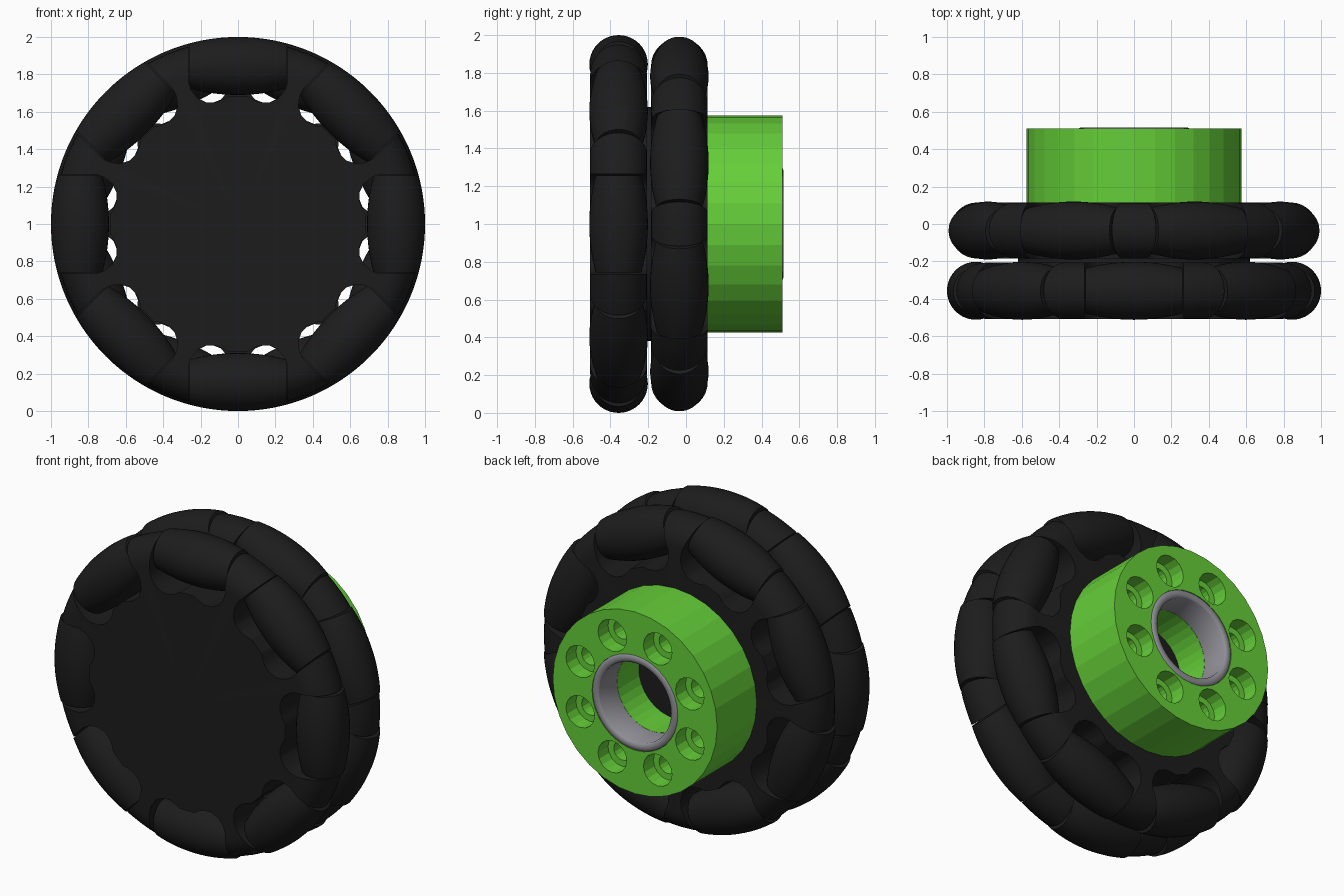
import bpy, bmesh
from math import pi, sin, cos, sqrt, radians
from mathutils import Matrix

if "Cube" in bpy.data.objects:
    bpy.data.objects.remove(bpy.data.objects["Cube"])

def material(name, rgb):
    m = bpy.data.materials.new(name)
    m.diffuse_color = (*rgb, 1)
    m.use_nodes = True
    m.node_tree.nodes["Principled BSDF"].inputs["Base Color"].default_value = m.diffuse_color
    return m

BLACK = material("black_rubber", (0.012, 0.012, 0.012))
GREEN = material("green_plastic", (0.13, 0.62, 0.04))
STEEL = material("steel", (0.27, 0.27, 0.3))
CENTRE = Matrix.Translation((0, 0, 1))

def lathe_mesh(name, profile, steps, closed=False):
    """Spin a (radius, y) profile about the y axis."""
    bm = bmesh.new()
    vs = [bm.verts.new((r, y, 0)) for r, y in profile]
    es = [bm.edges.new(p) for p in zip(vs, vs[1:])]
    if closed:
        es.append(bm.edges.new((vs[-1], vs[0])))
    bmesh.ops.spin(bm, geom=vs + es, cent=(0, 0, 0), axis=(0, 1, 0),
                   angle=2 * pi, steps=steps, use_merge=True)
    bmesh.ops.remove_doubles(bm, verts=bm.verts[:], dist=1e-5)
    bmesh.ops.recalc_face_normals(bm, faces=bm.faces[:])
    me = bpy.data.meshes.new(name)
    bm.to_mesh(me)
    bm.free()
    return me

def add(name, me, mat=None, matrix=CENTRE):
    ob = bpy.data.objects.new(name, me)
    bpy.context.collection.objects.link(ob)
    ob.matrix_world = matrix
    if mat and not me.materials:
        me.materials.append(mat)
    return ob

def smooth(me, deg=35):
    me.shade_smooth()
    me.set_sharp_from_angle(angle=radians(deg))

def cut(ob, bm):
    """Subtract the cutter bmesh from the object and bake the result."""
    bmesh.ops.recalc_face_normals(bm, faces=bm.faces[:])
    me = bpy.data.meshes.new("cutter")
    bm.to_mesh(me)
    bm.free()
    cutter = add("cutter", me, None, ob.matrix_world.copy())
    cutter.hide_render = True
    mod = ob.modifiers.new("cut", 'BOOLEAN')
    mod.operation, mod.solver, mod.object = 'DIFFERENCE', 'EXACT', cutter
    bpy.context.view_layer.update()
    baked = bpy.data.meshes.new_from_object(
        ob.evaluated_get(bpy.context.evaluated_depsgraph_get()))
    ob.modifiers.clear()
    ob.data = baked
    bpy.data.objects.remove(cutter)

# Barrel roller: its outer side follows the wheel's unit circle
R_MID, HALF = 0.845, 0.258
ts = [HALF * (i / 8 - 1) for i in range(17)]
barrel = [(sqrt(1 - t * t) - R_MID, t) for t in ts]
roller_me = lathe_mesh("roller", [(0, -HALF)] + barrel + [(0, HALF)], 40)
smooth(roller_me)

# Pocket outline in the wheel plane (tangential, radial)
half = [(0.265, 1.1), (0.265, 0.76), (0.25, 0.715), (0.215, 0.672),
        (0.17, 0.65), (0.12, 0.65), (0.08, 0.665), (0.05, 0.685)]
pocket = half + [(-x, z) for x, z in reversed(half)]

def wheel_row(label, yc, offset):
    # Carrier disc with rounded rim
    w, rim = 0.15, 0.838
    arc = [(rim + 0.147 * cos(a), w * sin(a))
           for a in (radians(-90 + 11.25 * i) for i in range(17))]
    body = add(label + "_carrier",
               lathe_mesh(label, [(0, -w)] + arc + [(0, w)], 96), BLACK,
               Matrix.Translation((0, yc, 1)))
    bm = bmesh.new()
    for i in range(8):
        rot = Matrix.Rotation(offset + i * pi / 4, 4, 'Y')
        f = bm.faces.new([bm.verts.new(rot @ Matrix.Translation((x, -0.3, z)).translation)
                          for x, z in pocket])
        ext = bmesh.ops.extrude_face_region(bm, geom=[f], use_keep_orig=True)
        bmesh.ops.translate(bm, vec=(0, 0.6, 0), verts=[
            v for v in ext["geom"] if isinstance(v, bmesh.types.BMVert)])
    cut(body, bm)
    smooth(body.data)
    # Rollers seated in the pockets
    for i in range(8):
        m = (Matrix.Translation((0, yc, 1))
             @ Matrix.Rotation(offset + i * pi / 4, 4, 'Y')
             @ Matrix.Translation((0, 0, R_MID)) @ Matrix.Rotation(pi / 2, 4, 'Z'))
        add(f"{label}_roller_{i + 1}", roller_me, BLACK, m)

wheel_row("front_row", -0.357, 0)
wheel_row("back_row", -0.035, pi / 8)

# Spacer joining the two rows
spacer = lathe_mesh("spacer", [(0, -0.22), (0.62, -0.22), (0.62, -0.17), (0, -0.17)], 64)
smooth(spacer)
add("spacer", spacer, BLACK)

# Faceted hub with stepped bore
hub = add("hub", lathe_mesh("hub", [
    (0.25, 0.11), (0.575, 0.11), (0.575, 0.51), (0.3, 0.51),
    (0.3, 0.33), (0.25, 0.33)], 32, True), GREEN)

# Counterbored bolt holes
bm = bmesh.new()
for i in range(8):
    a = pi / 8 + i * pi / 4
    hole = lathe_mesh("hole", [(0, 0.14), (0.06, 0.14), (0.06, 0.41),
                               (0.1, 0.41), (0.1, 0.6), (0, 0.6)], 16)
    hole.transform(Matrix.Translation((0.415 * cos(a), 0, 0.415 * sin(a))))
    bm.from_mesh(hole)
    bpy.data.meshes.remove(hole)
cut(hub, bm)

# Bearing ring with a rounded lip
ring = lathe_mesh("bearing_ring", [
    (0.25, 0.331), (0.299, 0.331), (0.299, 0.507), (0.292, 0.514), (0.275, 0.517),
    (0.258, 0.514), (0.25, 0.505)], 48, True)
smooth(ring, 50)
add("bearing_ring", ring, STEEL)
